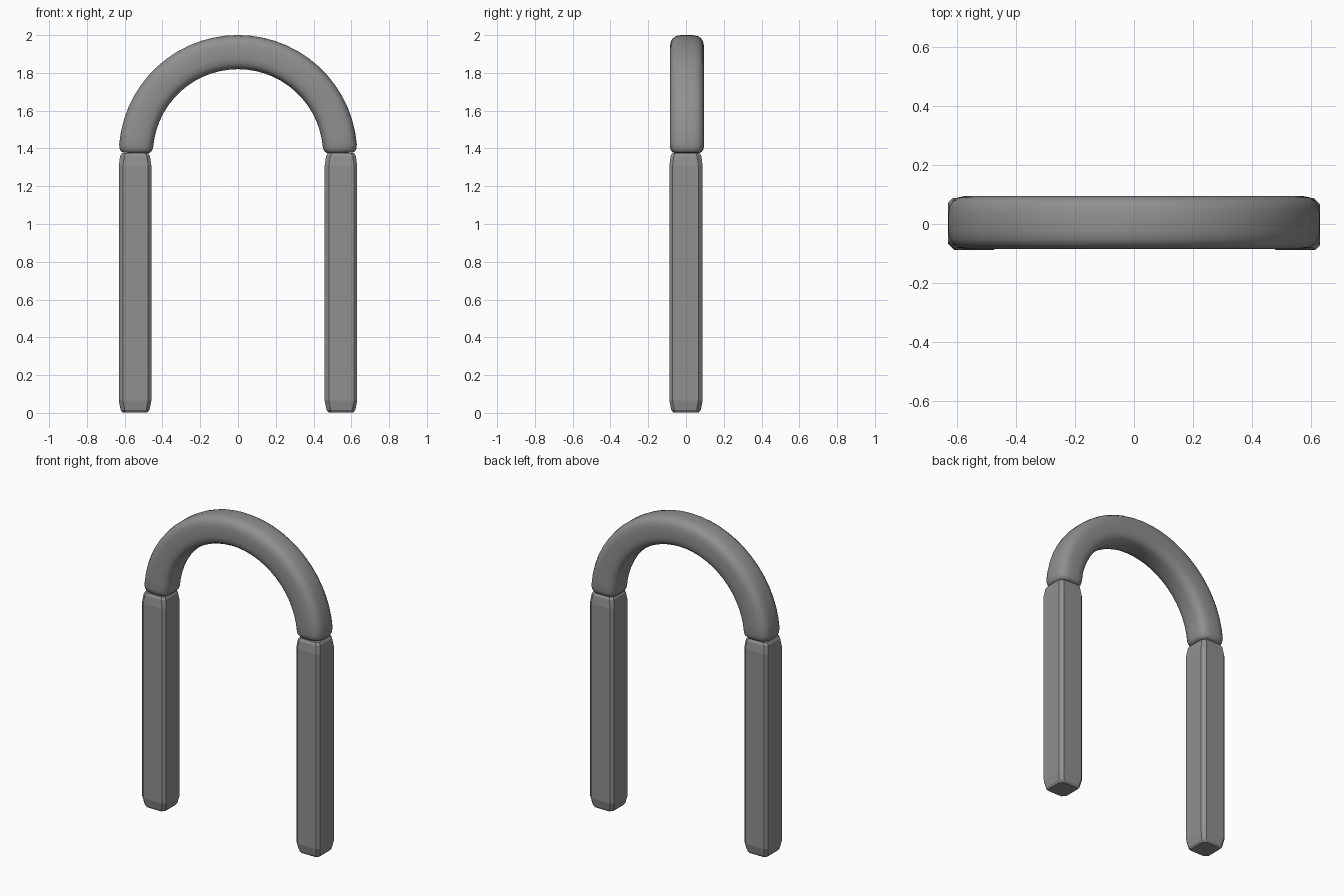
import bpy, bmesh, math
from mathutils import Vector

if "Cube" in bpy.data.objects:
    bpy.data.objects.remove(bpy.data.objects["Cube"])

# Dark grey finish
grey = bpy.data.materials.new("dark_grey")
grey.diffuse_color = (0.28, 0.28, 0.28, 1)
grey.use_nodes = True
grey.node_tree.nodes["Principled BSDF"].inputs["Base Color"].default_value = grey.diffuse_color


def loft(name, rings, smooth=False):
    """Skin a list of matching point rings and cap both ends."""
    bm = bmesh.new()
    loops = [[bm.verts.new(p) for p in ring] for ring in rings]
    n = len(loops[0])
    for a, b in zip(loops, loops[1:]):
        for i in range(n):
            j = (i + 1) % n
            bm.faces.new((a[i], a[j], b[j], b[i]))
    bm.faces.new(loops[0][::-1])
    bm.faces.new(loops[-1])
    bmesh.ops.recalc_face_normals(bm, faces=bm.faces[:])
    mesh = bpy.data.meshes.new(name)
    bm.to_mesh(mesh)
    bm.free()
    for p in mesh.polygons:
        p.use_smooth = smooth
    mesh.materials.append(grey)
    obj = bpy.data.objects.new(name, mesh)
    bpy.context.collection.objects.link(obj)
    return obj


def chamfered_square(hx, hy, c, d):
    """Square section: corner cut c on two opposite corners' x sides, d on the others."""
    return [(hx, -hy + c), (hx, hy - d), (hx - d, hy), (-hx + c, hy),
            (-hx, hy - c), (-hx, -hy + d), (-hx + d, -hy), (hx - c, -hy)]


def rounded_square(h, count=20, power=3.4):
    pts = []
    for i in range(count):
        a = math.tau * (i + 0.5) / count
        c, s = math.cos(a), math.sin(a)
        pts.append((h * math.copysign(abs(c) ** (2 / power), c),
                    h * math.copysign(abs(s) ** (2 / power), s)))
    return pts


# Legs: faceted posts with tapered ends
for side, x in (("left", -0.545), ("right", 0.545)):
    rings = []
    for z, inset in ((0.003, 0.02), (0.015, 0.01), (0.065, 0.0),
                     (1.31, 0.0), (1.36, 0.007), (1.375, 0.016)):
        sec = chamfered_square(0.086 - inset, 0.088 - inset, 0.017, 0.022)
        rings.append([Vector((x + px, py, z)) for px, py in sec])
    loft(side + "_leg", rings)

# Arch: smooth half ring with rounded ends
R, CZ, H = 0.541, 1.369, 0.091
first = 0.8
stations = [(first, 0.74), (first + 0.5, 0.86), (first + 1.8, 0.95), (first + 4, 1.0)]
body = [(4.8 + (180 - 9.6) * i / 28, 1.0) for i in range(1, 28)]
stations = stations + body + [(180 - a, s) for a, s in reversed(stations)]
rings = []
for deg, s in stations:
    a = math.radians(deg)
    out = Vector((math.cos(a), 0, math.sin(a)))
    rings.append([Vector((0, 0.005, CZ)) + out * (R + u * s) + Vector((0, v * s, 0))
                  for u, v in rounded_square(H)])
loft("top_arch", rings, smooth=True)
